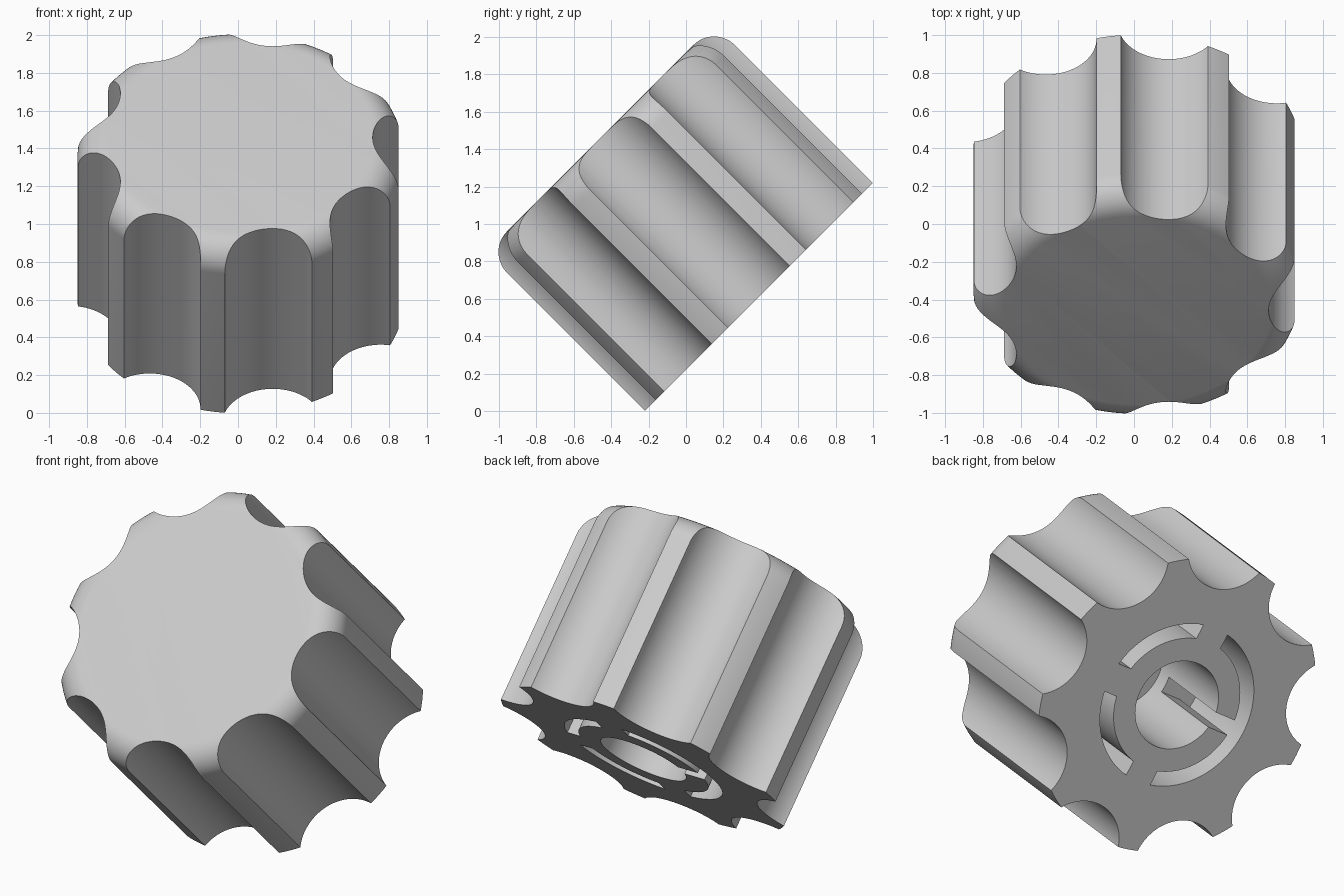
import bpy, bmesh
from math import sin, cos, asin, pi, radians
from mathutils import Matrix, Vector

cube = bpy.data.objects.get("Cube")
if cube:
    bpy.data.objects.remove(cube, do_unlink=True)

RADIUS, HEIGHT, FILLET = 0.866, 1.2, 0.16
FLUTES, FLUTE_RADIUS, FLUTE_OFFSET = 9, 0.269, 0.966
BORE, COLLAR, GROOVE = 0.26, 0.395, 0.48
RIB_HALF, SLOT_HALF = 0.087, 0.046
BORE_DEPTH, GROOVE_DEPTH = 0.68, 0.58
BELOW = -0.1


def arc(radius, start, end, steps, centre=(0, 0)):
    """Points along a circular arc, both ends included."""
    angles = [start + (end - start) * i / steps for i in range(steps + 1)]
    return [(centre[0] + radius * cos(a), centre[1] + radius * sin(a)) for a in angles]


def circle(radius, steps, centre=(0, 0)):
    return arc(radius, 0, 2 * pi, steps, centre)[:-1]


def prisms(name, outlines, bottom, top):
    """One object made of outlines extruded straight up."""
    bm = bmesh.new()
    for outline in outlines:
        face = bm.faces.new([bm.verts.new((x, y, bottom)) for x, y in outline])
        new = bmesh.ops.extrude_face_region(bm, geom=[face])["geom"]
        verts = [g for g in new if isinstance(g, bmesh.types.BMVert)]
        bmesh.ops.translate(bm, verts=verts, vec=Vector((0, 0, top - bottom)))
    bmesh.ops.recalc_face_normals(bm, faces=bm.faces)
    mesh = bpy.data.meshes.new(name)
    bm.to_mesh(mesh)
    bm.free()
    obj = bpy.data.objects.new(name, mesh)
    bpy.context.collection.objects.link(obj)
    return obj


def groove_outline(start, end):
    """Ring sector whose ends are parallel to the ribs beside it."""
    inner, outer = asin(RIB_HALF / COLLAR), asin(RIB_HALF / GROOVE)
    return (arc(GROOVE, start + outer, end - outer, 40)
            + arc(COLLAR, end - inner, start + inner, 40))


# Round body with a filleted front rim
knob = prisms("knob_body", [circle(RADIUS, 144)], 0, HEIGHT)
bm = bmesh.new()
bm.from_mesh(knob.data)
rim = [e for e in bm.edges if all(v.co.z > HEIGHT - 0.01 for v in e.verts)]
bmesh.ops.bevel(bm, geom=rim, offset=FILLET, offset_type='OFFSET',
                segments=12, profile=0.5, affect='EDGES')
bm.to_mesh(knob.data)
bm.free()

# Cutters: finger flutes, ribbed groove, shaft bore and collar slot
flutes = []
for i in range(FLUTES):
    a = 2 * pi * i / FLUTES
    flutes.append(circle(FLUTE_RADIUS, 96, (FLUTE_OFFSET * cos(a), FLUTE_OFFSET * sin(a))))
sectors = [groove_outline(0, pi / 2), groove_outline(pi / 2, 3 * pi / 2),
           groove_outline(3 * pi / 2, 2 * pi)]
slot = [(-0.43, -SLOT_HALF), (-0.2, -SLOT_HALF), (-0.2, SLOT_HALF), (-0.43, SLOT_HALF)]
cutters = [
    prisms("flute_cutter", flutes, BELOW, HEIGHT + 0.2),
    prisms("groove_cutter", sectors, BELOW, GROOVE_DEPTH),
    prisms("bore_cutter", [circle(BORE, 96)], BELOW, BORE_DEPTH),
    prisms("slot_cutter", [slot], BELOW, GROOVE_DEPTH - 0.005),
]

bpy.ops.object.select_all(action='DESELECT')
knob.select_set(True)
bpy.context.view_layer.objects.active = knob
for cutter in cutters:
    cutter.hide_render = True
    mod = knob.modifiers.new(cutter.name, 'BOOLEAN')
    mod.operation, mod.solver, mod.object = 'DIFFERENCE', 'EXACT', cutter
    bpy.ops.object.modifier_apply(modifier=mod.name)
    bpy.data.objects.remove(cutter, do_unlink=True)

# Grey plastic over the whole knob
grey = bpy.data.materials.new("grey_plastic")
grey.use_nodes = True
colour = (0.6, 0.6, 0.6, 1)
grey.diffuse_color = colour
grey.node_tree.nodes["Principled BSDF"].inputs["Base Color"].default_value = colour
knob.data.materials.clear()
knob.data.materials.append(grey)
for poly in knob.data.polygons:
    poly.material_index = 0

bpy.ops.object.shade_smooth_by_angle(angle=radians(25))

# Tilt the knob so its cap faces forward and up
knob.data.transform(Matrix.Translation((0.016, 0.39, 0.61)) @ Matrix.Rotation(pi / 4, 4, 'X'))
knob.data.update()
